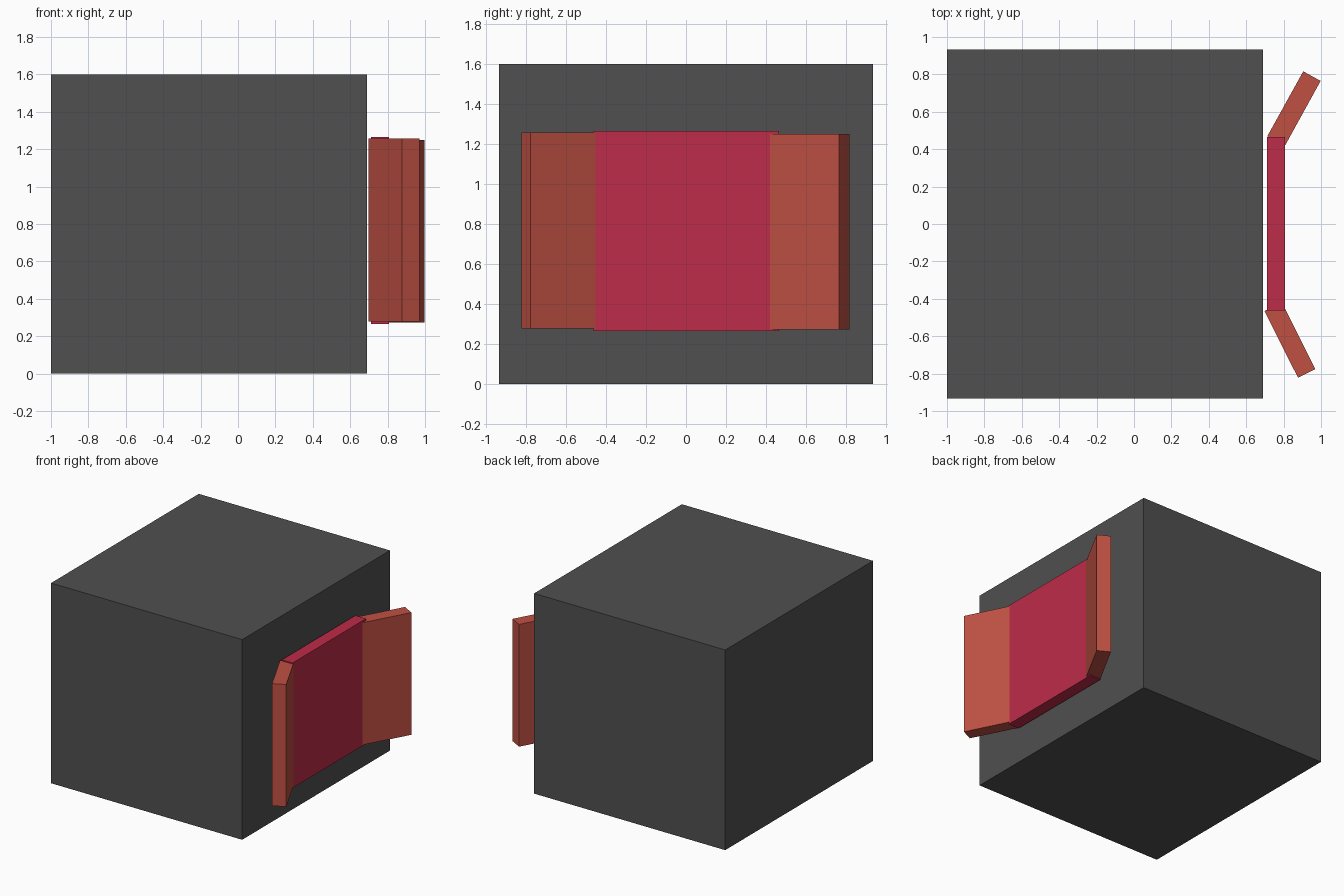
import bpy, bmesh

if "Cube" in bpy.data.objects:
    bpy.data.objects.remove(bpy.data.objects["Cube"])


def material(name, rgb):
    m = bpy.data.materials.new(name)
    m.diffuse_color = (*rgb, 1)
    m.use_nodes = True
    m.node_tree.nodes["Principled BSDF"].inputs["Base Color"].default_value = m.diffuse_color
    return m


def prism(name, outline, z0, z1, mat):
    """Extrude a plan outline from z0 up to z1."""
    bm = bmesh.new()
    face = bm.faces.new([bm.verts.new((x, y, z0)) for x, y in outline])
    top = bmesh.ops.extrude_face_region(bm, geom=[face])["geom"]
    for v in top:
        if isinstance(v, bmesh.types.BMVert):
            v.co.z = z1
    bmesh.ops.recalc_face_normals(bm, faces=bm.faces)
    mesh = bpy.data.meshes.new(name)
    bm.to_mesh(mesh)
    bm.free()
    mesh.materials.append(mat)
    ob = bpy.data.objects.new(name, mesh)
    bpy.context.collection.objects.link(ob)
    return ob


def rect(x0, x1, y0, y1):
    return [(x0, y0), (x1, y0), (x1, y1), (x0, y1)]


dark = material("dark_grey", (0.08, 0.08, 0.08))
crimson = material("crimson", (0.51, 0.025, 0.065))
brick = material("brick_red", (0.52, 0.08, 0.055))

# Main block
prism("body_block", rect(-1.0, 0.69, -0.933, 0.933), 0.0, 1.6, dark)

# Centre panel standing just off the side
prism("centre_panel", rect(0.712, 0.807, -0.463, 0.465), 0.265, 1.265, crimson)

# Angled wings, plain slabs with square ends
prism("back_wing", [(0.713, 0.47), (0.808, 0.42), (0.998, 0.765), (0.905, 0.816)],
      0.273, 1.25, brick)
prism("front_wing", [(0.697, -0.465), (0.79, -0.418), (0.97, -0.776), (0.877, -0.822)],
      0.279, 1.256, brick)
